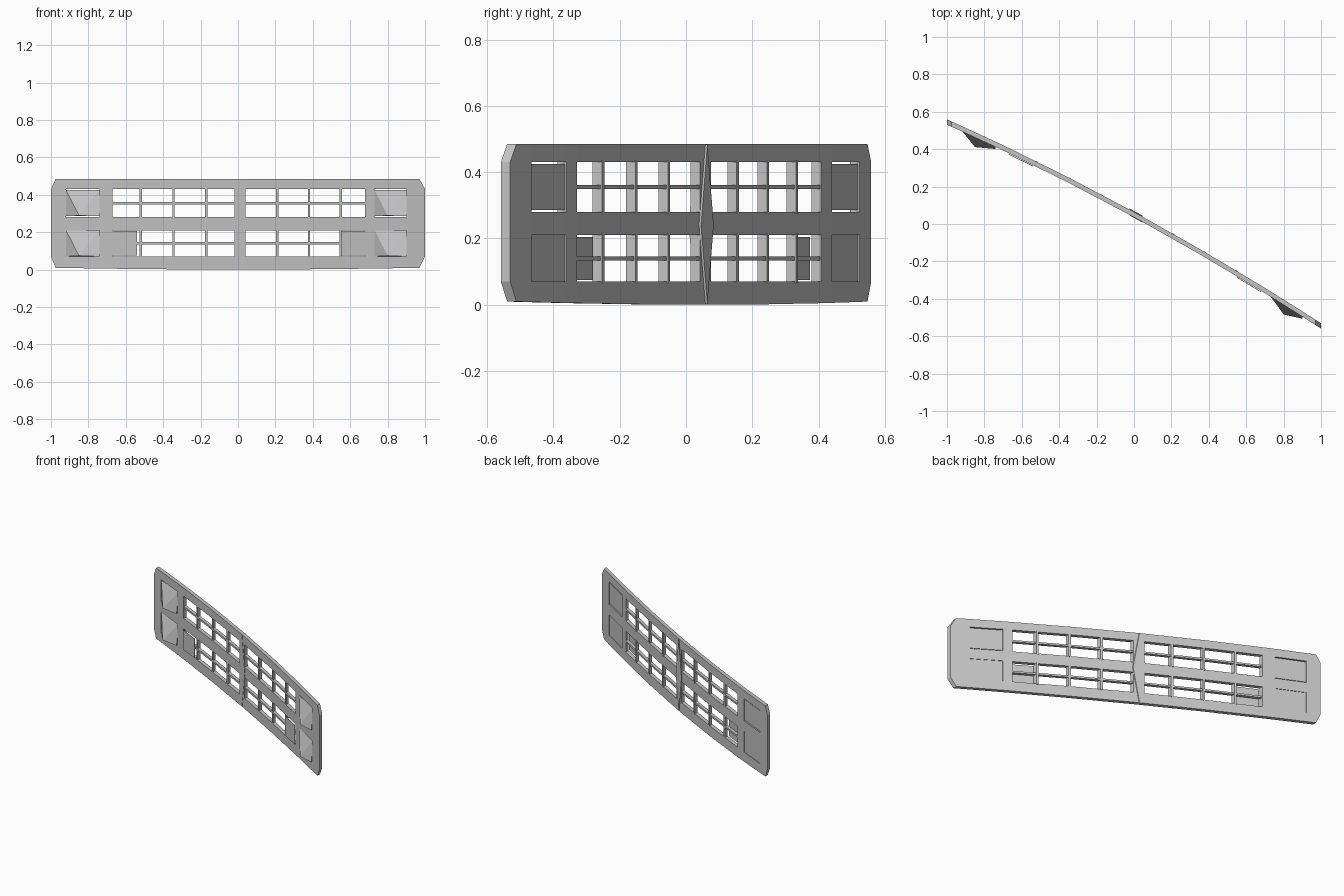
import bpy, bmesh

cube = bpy.data.objects.get("Cube")
if cube:
    bpy.data.objects.remove(cube, do_unlink=True)

grey = bpy.data.materials.new("light_grey")
grey.use_nodes = True
colour = (0.55, 0.55, 0.55, 1)
grey.diffuse_color = colour
grey.node_tree.nodes["Principled BSDF"].inputs["Base Color"].default_value = colour


def bend(x, depth, z):
    """Place a point on the bowed diagonal sheet; negative depth is forward."""
    return (x, -0.545 * x + 0.05 * (1 - x * x) + depth, z)


def finish(name, bm):
    bmesh.ops.recalc_face_normals(bm, faces=bm.faces[:])
    mesh = bpy.data.meshes.new(name)
    bm.to_mesh(mesh)
    bm.free()
    mesh.materials.append(grey)
    obj = bpy.data.objects.new(name, mesh)
    bpy.context.collection.objects.link(obj)
    return obj


def hull(name, points):
    bm = bmesh.new()
    for p in points:
        bm.verts.new(bend(*p))
    bmesh.ops.convex_hull(bm, input=bm.verts[:])
    return finish(name, bm)


def block(name, x0, x1, z0, z1, d0, d1):
    return hull(name, [(x, d, z) for x in (x0, x1) for d in (d0, d1) for z in (z0, z1)])


# Frame: a grid of cells with the openings left out and the corners cut
xs = [-1, -0.975, -0.92, -0.74, -0.67, -0.345, -0.02, 0.04,
      0.36, 0.68, 0.73, 0.90, 0.97, 1]
zs = [0.0, 0.07, 0.21, 0.28, 0.43, 0.485]
open_columns = {2, 4, 5, 7, 8, 10}
open_rows = {1, 3}
bm = bmesh.new()
grid = {}


def grid_vert(i, j):
    if (i, j) not in grid:
        z = zs[j] + (0.01 * xs[i] ** 2 if j == 0 else 0)
        grid[i, j] = bm.verts.new(bend(xs[i], -0.014, z))
    return grid[i, j]


for i in range(len(xs) - 1):
    for j in range(len(zs) - 1):
        if i in open_columns and j in open_rows:
            continue
        corners = [(i, j), (i + 1, j), (i + 1, j + 1), (i, j + 1)]
        corners = [c for c in corners
                   if not (c[0] in (0, len(xs) - 1) and c[1] in (0, len(zs) - 1))]
        bm.faces.new([grid_vert(*c) for c in corners])
extruded = bmesh.ops.extrude_face_region(bm, geom=bm.faces[:], use_keep_orig=True)
for v in extruded["geom"]:
    if isinstance(v, bmesh.types.BMVert):
        v.co.y += 0.028
finish("frame", bm)

# Vertical and horizontal slats in the two rows of openings
rows = {"lower": (0.065, 0.215, 0.14), "upper": (0.275, 0.435, 0.355)}
for row, (z0, z1, zm) in rows.items():
    for n, x in enumerate((-0.52, -0.345, -0.17, 0.21, 0.38, 0.55)):
        block(f"{row}_upright_{n + 1}", x - 0.006, x + 0.006, z0, z1, -0.013, 0.015)
    for n, (a, b) in enumerate(((-0.675, -0.345), (-0.345, -0.015),
                                (0.035, 0.36), (0.36, 0.685))):
        block(f"{row}_crossbar_{n + 1}", a, b, zm - 0.006, zm + 0.006, -0.012, 0.012)

# Centre rib, widest at mid height
hull("centre_rib", [(x, d, z) for d in (-0.017, 0.02)
                    for x, z in ((0.01, 0.002), (-0.025, 0.24), (0.01, 0.484), (0.045, 0.24))])

# Faceted lamps that stand forward of the frame, with flat backs
for side, x0, x1, xp in (("right", -0.92, -0.74, -0.85), ("left", 0.73, 0.90, 0.80)):
    for row, z0, z1 in (("lower", 0.07, 0.21), ("upper", 0.285, 0.425)):
        hull(f"{side}_{row}_lamp", [
            (x0, -0.012, z0), (x0, -0.012, z1), (x1, -0.025, z0), (x1, 0.0, z1),
            (xp, -0.066, z0 + 0.004),
            (x0, 0.01, z0), (x0, 0.01, z1), (x1, 0.01, z0), (x1, 0.01, z1)])

# Thin plates in front of the outer lower openings
for side, x0, x1 in (("right", -0.67, -0.54), ("left", 0.55, 0.68)):
    block(f"{side}_marker_plate", x0, x1, 0.075, 0.205, -0.022, -0.018)
